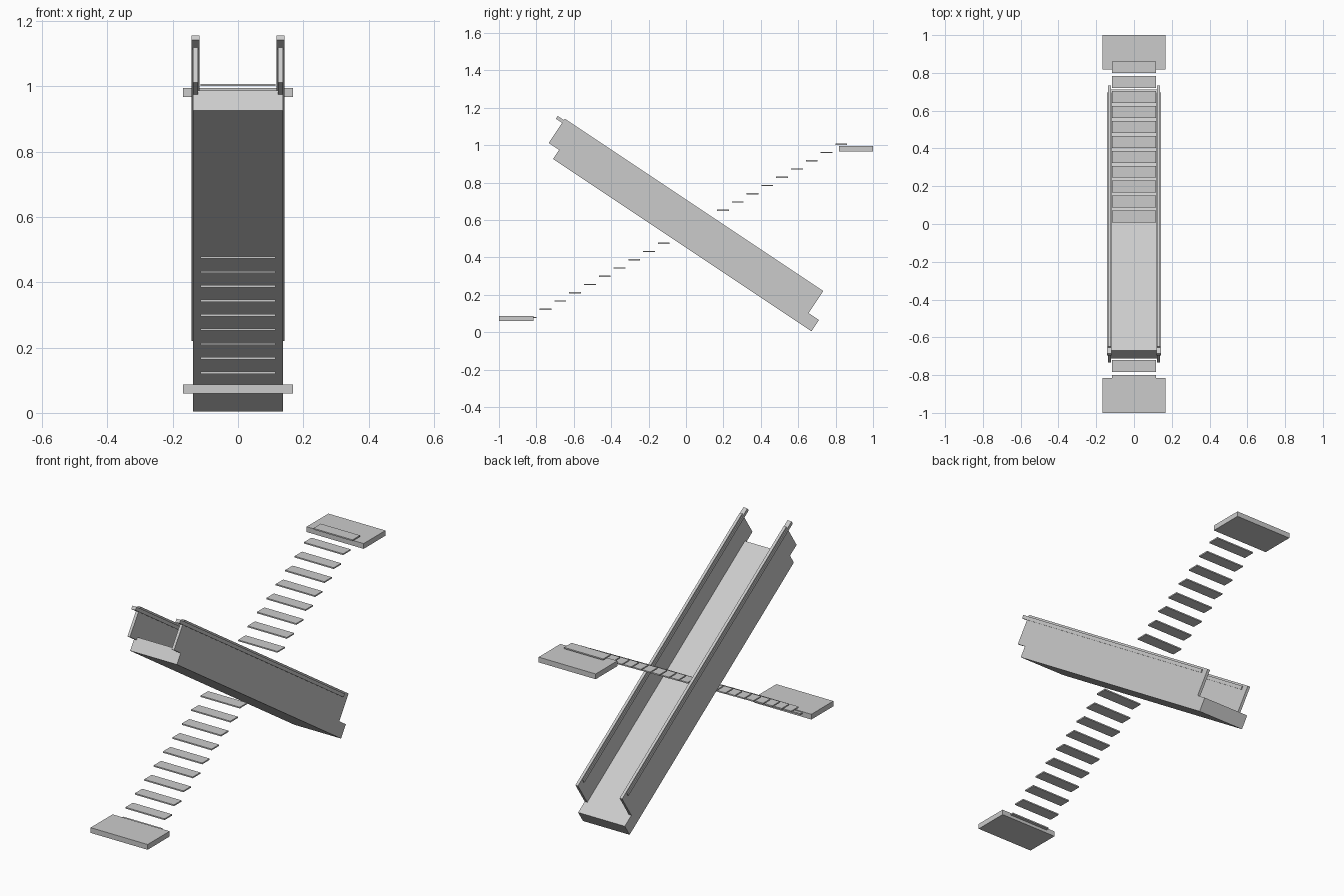
import bpy
from math import radians
from mathutils import Matrix, Vector

if "Cube" in bpy.data.objects:
    bpy.data.objects.remove(bpy.data.objects["Cube"])


def box(name, center, size, tilt=0.0):
    """Box of the given size, tilted about the x axis."""
    bpy.ops.mesh.primitive_cube_add(size=1)
    ob = bpy.context.object
    ob.name = name
    ob.data.transform(Matrix.Diagonal(Vector(size).to_4d()))
    ob.location = center
    ob.rotation_euler.x = tilt
    return ob


TILT = radians(-33.7)
LENGTH = 1.661
MID_Z = 0.496

# Landing platforms
box("lower_landing", (0, -0.9075, 0.073), (0.336, 0.185, 0.028))
box("upper_landing", (0, 0.9085, 0.981), (0.336, 0.183, 0.028))

# Step treads
STEPS = 22
for i in range(STEPS):
    t = i / (STEPS - 1)
    box(f"step_{i + 1:02d}", (0, -0.83 + 1.66 * t, 0.079 + 0.9255 * t),
        (0.231, 0.063, 0.007))

# Sloping truss body
box("truss", (0, 0, MID_Z), (0.275, LENGTH, 0.073), TILT)

# Side panels and handrails, raised vertically from the truss
for side, x in (("left", -0.13), ("right", 0.13)):
    box(f"{side}_side_panel", (x, 0, MID_Z + 0.12), (0.015, LENGTH, 0.156), TILT)
    box(f"{side}_handrail", (x, 0, MID_Z + 0.192), (0.024, LENGTH, 0.018), TILT)
